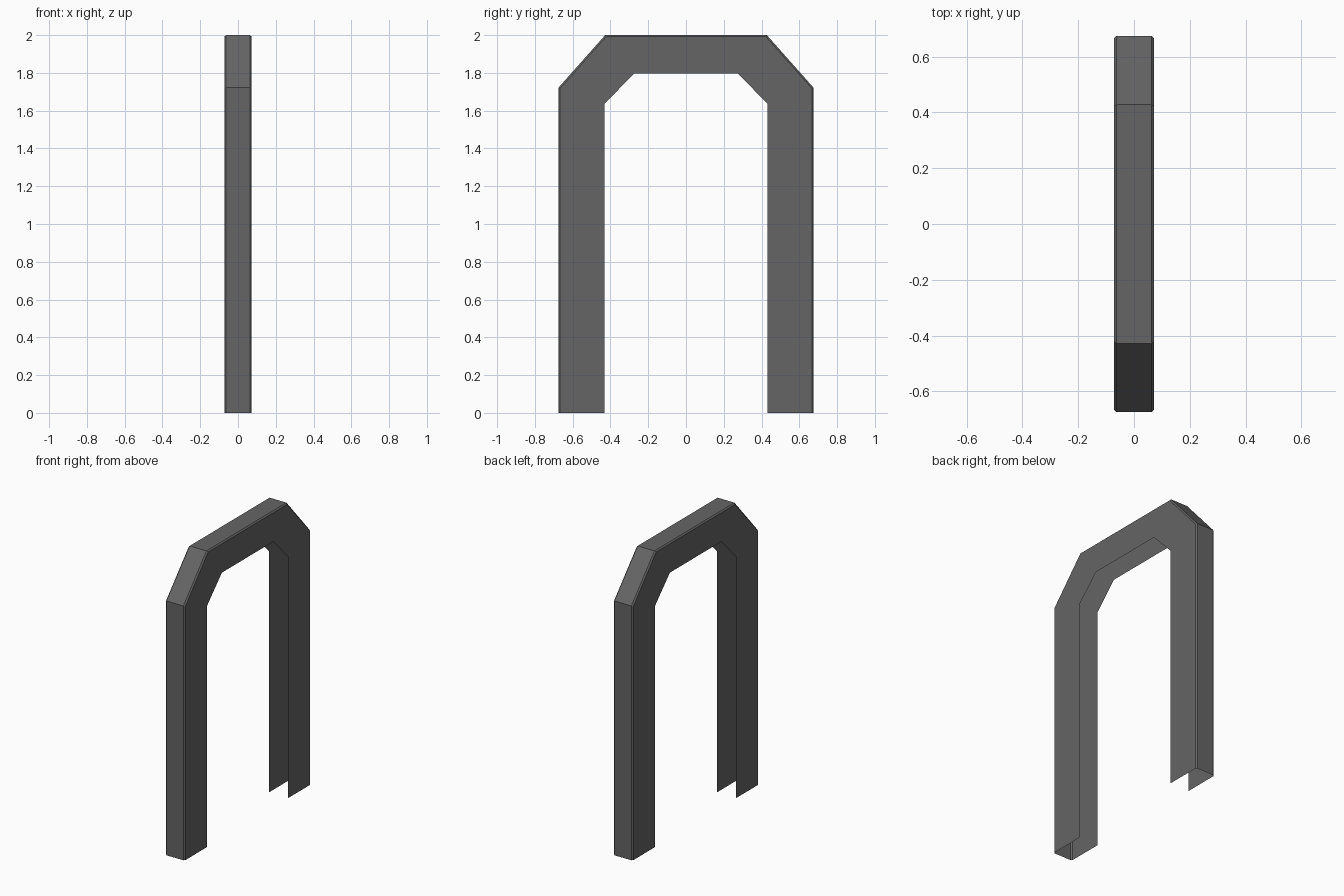
import bpy
import bmesh
from mathutils import Vector

cube = bpy.data.objects.get("Cube")
if cube:
    bpy.data.objects.remove(cube, do_unlink=True)

HALF_WIDTH = 0.072
BEVEL = 0.009


def make_material(name, rgb):
    mat = bpy.data.materials.new(name)
    mat.use_nodes = True
    colour = (*rgb, 1.0)
    mat.diffuse_color = colour
    mat.node_tree.nodes["Principled BSDF"].inputs["Base Color"].default_value = colour
    return mat


def mirrored(points):
    """Continue a half arch (y, z) to the other side."""
    return points + [(-y, z) for y, z in reversed(points)]


# Outer and inner outlines of the arch, seen from the side
outer = mirrored([(-0.675, 0), (-0.675, 1.722), (-0.428, 2.0)])
inner = mirrored([(-0.432, 0), (-0.432, 1.635), (-0.275, 1.797)])

# Channel section, open towards the inside: (x, share of the way from inner to outer)
edge = 1 - BEVEL / 0.243
half = [(-HALF_WIDTH, 0), (-HALF_WIDTH, edge), (-HALF_WIDTH + BEVEL, 1)]
section = half + [(-x, t) for x, t in reversed(half)]

# Sweep the section along the arch, leaving the feet and inner side open
bm = bmesh.new()
rings = []
for (yo, zo), (yi, zi) in zip(outer, inner):
    a, b = Vector((0, yi, zi)), Vector((0, yo, zo))
    rings.append([bm.verts.new(a.lerp(b, t) + Vector((x, 0, 0))) for x, t in section])
for low, high in zip(rings, rings[1:]):
    for k in range(len(section) - 1):
        bm.faces.new((low[k], low[k + 1], high[k + 1], high[k]))

mesh = bpy.data.meshes.new("arch_channel")
bm.to_mesh(mesh)
bm.free()
mesh.materials.append(make_material("dark grey", (0.13, 0.13, 0.13)))
arch = bpy.data.objects.new("arch_channel", mesh)
bpy.context.collection.objects.link(arch)
